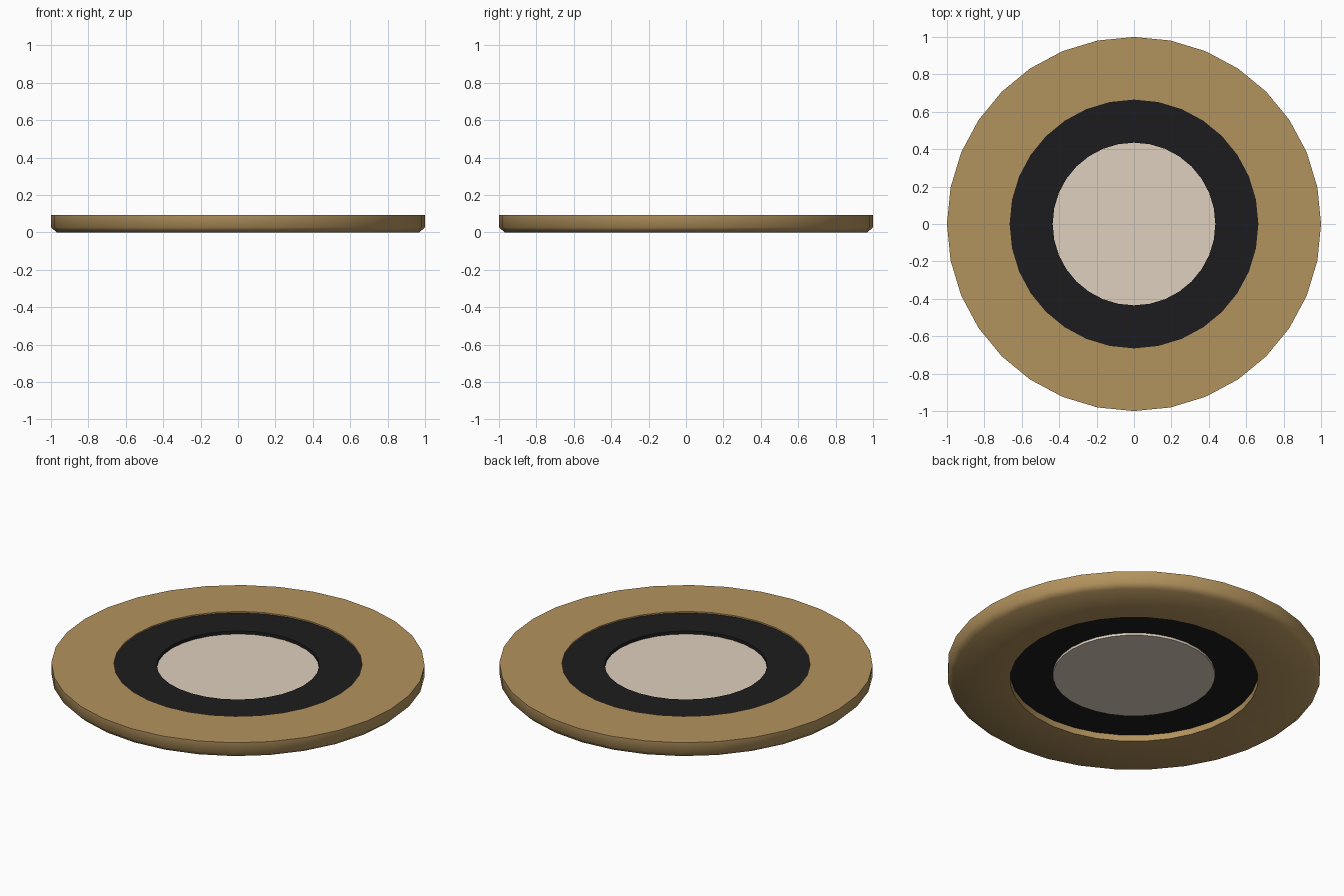
import bpy, bmesh
from math import cos, sin, pi, radians

if "Cube" in bpy.data.objects:
    bpy.data.objects.remove(bpy.data.objects["Cube"])

SEGMENTS = 32


def material(name, rgb):
    mat = bpy.data.materials.new(name)
    mat.diffuse_color = (*rgb, 1)
    mat.use_nodes = True
    mat.node_tree.nodes["Principled BSDF"].inputs["Base Color"].default_value = mat.diffuse_color
    return mat


def finish(name, bm, mat):
    bmesh.ops.recalc_face_normals(bm, faces=bm.faces)
    mesh = bpy.data.meshes.new(name)
    bm.to_mesh(mesh)
    bm.free()
    mesh.materials.append(mat)
    obj = bpy.data.objects.new(name, mesh)
    bpy.context.collection.objects.link(obj)
    bpy.ops.object.select_all(action='DESELECT')
    obj.select_set(True)
    bpy.context.view_layer.objects.active = obj
    bpy.ops.object.shade_smooth_by_angle(angle=radians(50))
    return obj


def lathe_ring(name, profile, mat):
    """Revolve a closed (radius, z) profile around the z axis."""
    bm = bmesh.new()
    loops = []
    for i in range(SEGMENTS):
        a = 2 * pi * i / SEGMENTS
        loops.append([bm.verts.new((r * cos(a), r * sin(a), z)) for r, z in profile])
    n = len(profile)
    for i in range(SEGMENTS):
        a, b = loops[i], loops[(i + 1) % SEGMENTS]
        for j in range(n):
            k = (j + 1) % n
            bm.faces.new((a[j], b[j], b[k], a[k]))
    return finish(name, bm, mat)


def disc(name, radius, z0, z1, mat):
    bm = bmesh.new()
    loops = []
    for z in (z0, z1):
        loops.append([bm.verts.new((radius * cos(2 * pi * i / SEGMENTS),
                                    radius * sin(2 * pi * i / SEGMENTS), z))
                      for i in range(SEGMENTS)])
        bm.faces.new(loops[-1])
    for i in range(SEGMENTS):
        k = (i + 1) % SEGMENTS
        bm.faces.new((loops[0][i], loops[0][k], loops[1][k], loops[1][i]))
    return finish(name, bm, mat)


gold = material("gold", (0.45, 0.29, 0.11))
black = material("black", (0.012, 0.012, 0.013))
cream = material("cream", (0.73, 0.63, 0.51))

# Outer ring with a chamfered lower edge
lathe_ring("outer_ring", [(0.665, 0), (0.97, 0), (1, 0.028), (1, 0.093), (0.665, 0.093)], gold)

# Dark middle ring, set slightly into the outer ring
lathe_ring("middle_ring", [(0.435, 0.037), (0.665, 0.037), (0.665, 0.085), (0.435, 0.085)], black)

# Pale centre disc, sunk a little further
disc("centre_disc", 0.435, 0.023, 0.067, cream)
